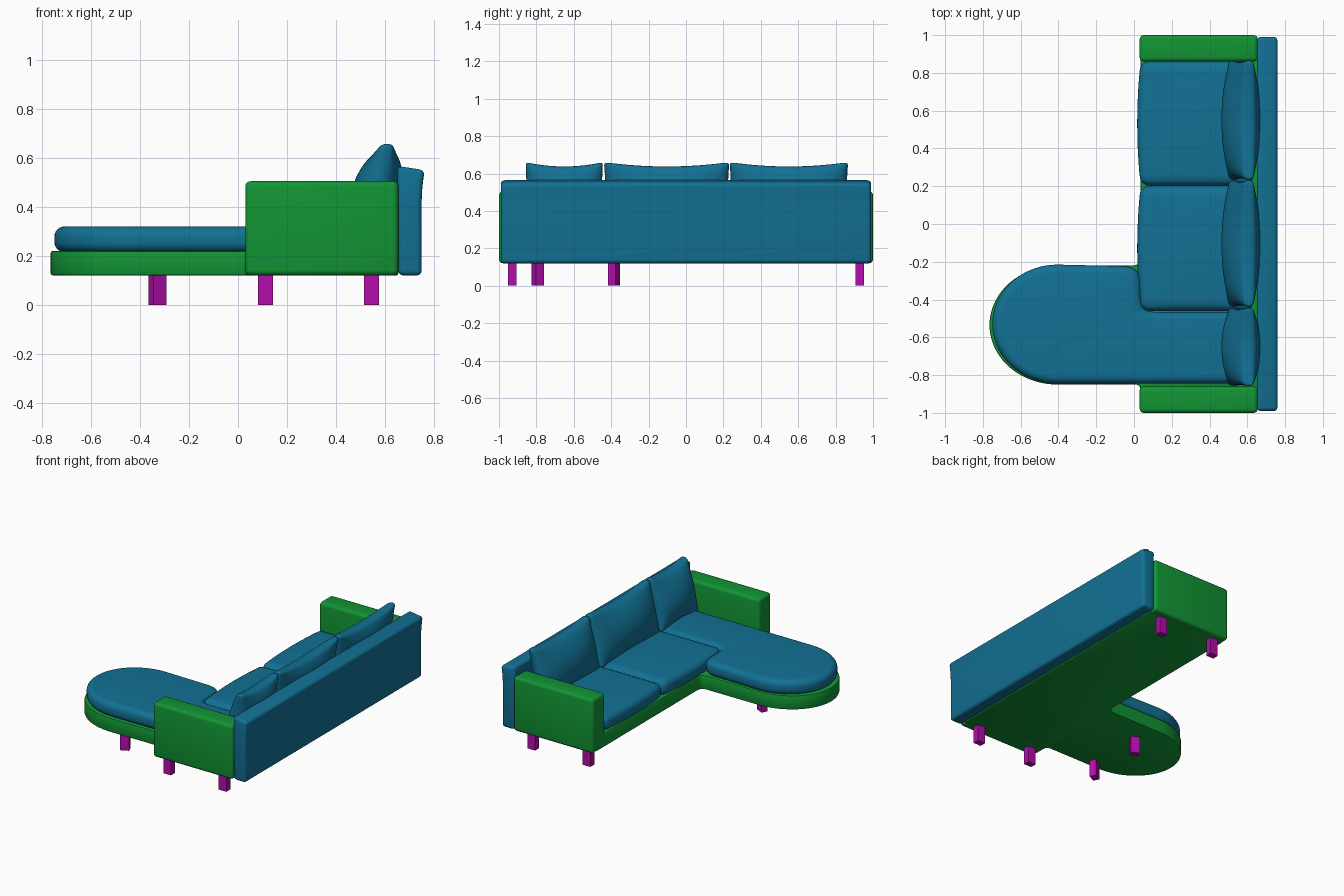
import bpy, bmesh, math
from mathutils import Vector

if "Cube" in bpy.data.objects:
    bpy.data.objects.remove(bpy.data.objects["Cube"])


def material(name, col):
    m = bpy.data.materials.new(name)
    m.diffuse_color = (*col, 1)
    m.use_nodes = True
    m.node_tree.nodes["Principled BSDF"].inputs["Base Color"].default_value = m.diffuse_color
    return m


BLUE = material("blue_fabric", (0.006, 0.165, 0.30))
GREEN = material("green_frame", (0.006, 0.30, 0.035))
PURPLE = material("purple_leg", (0.45, 0.004, 0.40))


def finish(name, bm, mat, angle=40):
    bmesh.ops.recalc_face_normals(bm, faces=bm.faces)
    me = bpy.data.meshes.new(name)
    bm.to_mesh(me)
    bm.free()
    ob = bpy.data.objects.new(name, me)
    bpy.context.collection.objects.link(ob)
    me.materials.append(mat)
    bpy.ops.object.select_all(action='DESELECT')
    ob.select_set(True)
    bpy.context.view_layer.objects.active = ob
    bpy.ops.object.shade_smooth_by_angle(angle=math.radians(angle))
    return ob


def prism(name, pts, vec, mat, bevel=0.0, segs=4):
    """Extrude a closed outline along vec and round its sharp edges."""
    bm = bmesh.new()
    face = bm.faces.new([bm.verts.new(p) for p in pts])
    ext = bmesh.ops.extrude_face_region(bm, geom=[face])
    bmesh.ops.translate(bm, vec=vec, verts=[v for v in ext['geom'] if isinstance(v, bmesh.types.BMVert)])
    bmesh.ops.recalc_face_normals(bm, faces=bm.faces)
    if bevel:
        sharp = [e for e in bm.edges if e.calc_face_angle(0) > 0.75]
        bmesh.ops.bevel(bm, geom=sharp, offset=bevel, segments=segs, profile=0.5,
                        affect='EDGES', clamp_overlap=False)
    return finish(name, bm, mat)


def box(name, lo, hi, mat, bevel=0.0):
    pts = [(lo[0], lo[1], lo[2]), (hi[0], lo[1], lo[2]), (hi[0], hi[1], lo[2]), (lo[0], hi[1], lo[2])]
    return prism(name, pts, (0, 0, hi[2] - lo[2]), mat, bevel)


def corner(a, p, b, r, n=6):
    """Rounded corner at p between neighbours a and b."""
    a, p, b = Vector(a), Vector(p), Vector(b)
    s, e = p + (a - p).normalized() * r, p + (b - p).normalized() * r
    return [tuple(s * (1 - t)**2 + p * 2 * t * (1 - t) + e * t * t) for t in [i / n for i in range(n + 1)]]


def round_end(cx, cy, rx, ry, n=36):
    return [(cx - rx * math.sin(math.pi * i / n), cy + ry * math.cos(math.pi * i / n)) for i in range(n + 1)]


def at_z(pts, z):
    return [(x, y, z) for x, y in pts]


# Base with rounded chaise extension
base = [(0.035, 0.95)]
base += corner((0.035, 0.95), (0.035, -0.22), (-0.4, -0.22), 0.045)
base += round_end(-0.405, -0.535, 0.36, 0.315)
base += corner((-0.4, -0.85), (0.035, -0.85), (0.035, -0.95), 0.03)
base += [(0.035, -0.95), (0.655, -0.95), (0.655, 0.95)]
prism("base", at_z(base, 0.12), (0, 0, 0.1), GREEN, 0.008, 2)

# Arms
for side, y0, y1 in (("right", -1.0, -0.86), ("left", 0.86, 1.0)):
    box(side + "_arm", (0.03, y0, 0.12), (0.655, y1, 0.505), GREEN, 0.022)

# Backrest, flaring slightly at the top
back = [(0.655, 0.12), (0.75, 0.12), (0.75, 0.42), (0.753, 0.48), (0.762, 0.55), (0.65, 0.567), (0.652, 0.45)]
prism("backrest", [(x, -0.99, z) for x, z in back], (0, 1.98, 0), BLUE, 0.02)

# Chaise cushion, notched around the middle seat cushion
ch = round_end(-0.405, -0.53, 0.345, 0.315)
ch += [(0.62, -0.845), (0.62, -0.465)]
ch += corner((0.62, -0.465), (0.045, -0.465), (0.035, -0.3), 0.06)
ch += corner((0.045, -0.465), (0.035, -0.225), (-0.4, -0.215), 0.09, 8)
prism("chaise_cushion", at_z(ch, 0.215), (0, 0, 0.105), BLUE, 0.042, 6)


# Seat cushions: soft rounded boxes with a crowned top and bulging front
def seat(name, lo, hi, r=0.045):
    lo, hi = Vector(lo), Vector(hi)
    mid, half = (lo + hi) / 2, (hi - lo) / 2
    bm = bmesh.new()
    bmesh.ops.create_cube(bm, size=2)
    bmesh.ops.subdivide_edges(bm, edges=bm.edges[:], cuts=19, use_grid_fill=True)
    for v in bm.verts:
        u = Vector([math.sin(c * math.pi / 2) for c in v.co])
        p = Vector([u[i] * half[i] for i in range(3)])
        q = Vector([max(-half[i] + r, min(half[i] - r, p[i])) for i in range(3)])
        if (p - q).length > 1e-6:
            d = p - q
            p = q + d.normalized() * max(abs(c) for c in d)
        puff = (1 - u.x**2) * (1 - u.y**2)
        if p.z > 0:
            p.z += 0.012 * puff
        if u.x < 0:
            p.x += 0.018 * u.x * (1 - u.y**2)
        v.co = p + mid
    return finish(name, bm, BLUE, 60)


seat("middle_seat_cushion", (0.035, -0.46, 0.215), (0.63, 0.203, 0.323))
seat("left_seat_cushion", (0.035, 0.203, 0.215), (0.63, 0.862, 0.323))


# Back pillows: lens-shaped, peaked corners, leaning on the backrest
def pillow(name, y0, y1, n=14):
    w, h = (y1 - y0) / 2 + 0.004, 0.182
    bm = bmesh.new()
    grid = {}
    for s in (-1, 1):
        for i in range(n + 1):
            for j in range(n + 1):
                u, v = 2 * i / n - 1, 2 * j / n - 1
                t = 0.027 + 0.072 * (1 - u * u)**0.6 * (1 - v * v)**0.9
                y = w * u * (1 - 0.025 * (1 - v * v))
                z = h * v * (1 - 0.13 * (1 - u * u))
                lean = 0.567 + 0.24 * z
                grid[s, i, j] = bm.verts.new((lean + s * t, (y0 + y1) / 2 + y, 0.48 + z))
    for i in range(n):
        for j in range(n):
            for s in (-1, 1):
                bm.faces.new([grid[s, i, j], grid[s, i + 1, j], grid[s, i + 1, j + 1], grid[s, i, j + 1]])
    ring = [(i, 0) for i in range(n)] + [(n, j) for j in range(n)]
    ring += [(n - i, n) for i in range(n)] + [(0, n - j) for j in range(n)]
    for a, b in zip(ring, ring[1:] + ring[:1]):
        bm.faces.new([grid[-1, *a], grid[-1, *b], grid[1, *b], grid[1, *a]])
    ob = finish(name, bm, BLUE, 180)
    ob.modifiers.new("soften", 'SUBSURF').levels = 2
    ob.modifiers["soften"].render_levels = 2


for name, y0, y1 in (("right", -0.855, -0.447), ("middle", -0.437, 0.23), ("left", 0.235, 0.865)):
    pillow(name + "_back_pillow", y0, y1)

# Legs: four under the arms, two turned ones under the chaise
legs = [("front", 0.112, 0.93, 0), ("rear", 0.545, 0.93, 0)]
legs = [(n + s, x, y * k, 0) for n, x, y, _ in legs for s, k in (("_left", 1), ("_right", -1))]
legs += [("chaise_left", -0.328, -0.385, -25), ("chaise_right", -0.328, -0.793, 25)]
for name, x, y, turn in legs:
    leg = box(name + "_leg", (-0.03, -0.0225, 0), (0.03, 0.0225, 0.125), PURPLE)
    leg.location = (x, y, 0)
    leg.rotation_euler.z = math.radians(turn)
